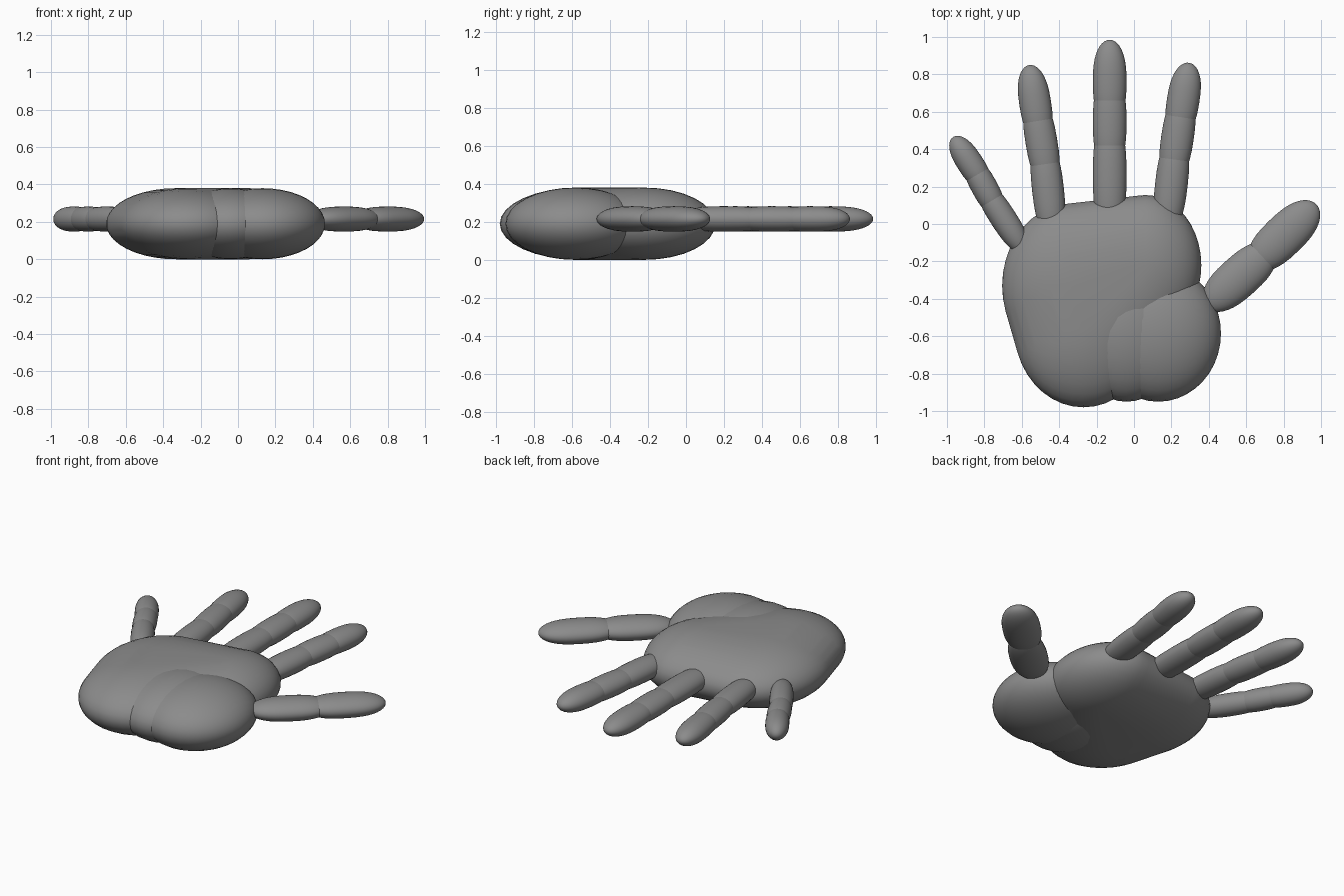
import bpy, bmesh
from math import atan2, pi, sqrt
from mathutils import Matrix, Vector

if "Cube" in bpy.data.objects:
    bpy.data.objects.remove(bpy.data.objects["Cube"])

PALM_Z, PALM_RZ = 0.19, 0.19
FINGER_Z, FINGER_RZ = 0.215, 0.067

# Dark grey skin
skin = bpy.data.materials.new("dark_grey")
skin.diffuse_color = (0.26, 0.26, 0.26, 1)
skin.use_nodes = True
skin.node_tree.nodes["Principled BSDF"].inputs["Base Color"].default_value = skin.diffuse_color


def finish(name, bm):
    bmesh.ops.recalc_face_normals(bm, faces=bm.faces)
    mesh = bpy.data.meshes.new(name)
    bm.to_mesh(mesh)
    bm.free()
    mesh.shade_smooth()
    mesh.materials.append(skin)
    ob = bpy.data.objects.new(name, mesh)
    bpy.context.collection.objects.link(ob)
    return ob


def ellipsoid(bm, centre, radii, angle=0.0, blunt=2.0):
    # poles lie on the local x axis; blunt > 2 gives fuller ends
    verts = bmesh.ops.create_uvsphere(bm, u_segments=32, v_segments=20, radius=1,
                                      matrix=Matrix.Rotation(pi / 2, 4, 'Y'))["verts"]
    m = (Matrix.Translation(centre) @ Matrix.Rotation(angle, 4, 'Z')
         @ Matrix.Diagonal((*radii, 1)))
    for v in verts:
        x, y, z = v.co
        t = min(abs(x), 1) ** (2 / blunt)
        v.co = m @ Vector((t if x > 0 else -t, y, z))


def pad(name, lobes):
    # convex skin stretched around flattened ellipsoids (x, y, rx, ry)
    src = bmesh.new()
    for x, y, rx, ry in lobes:
        ellipsoid(src, (x, y, PALM_Z), (rx, ry, PALM_RZ))
    if len(lobes) == 1:
        return finish(name, src)
    bm = bmesh.new()
    for v in src.verts:
        bm.verts.new(v.co)
    src.free()
    bmesh.ops.convex_hull(bm, input=bm.verts[:])
    loose = [v for v in bm.verts if not v.link_faces]
    bmesh.ops.delete(bm, geom=loose, context='VERTS')
    return finish(name, bm)


def finger(name, points, width, first=2.1, tip=1.43):
    # overlapping blunt phalanges from knuckle to tip
    bm = bmesh.new()
    last = len(points) - 2
    for i in range(last + 1):
        a, b = Vector(points[i]), Vector(points[i + 1])
        d = b - a
        half = d.length / 2
        if i == last:
            r = half * tip
            c = b - d.normalized() * r
        else:
            r = half * first
            c = (a + b) / 2
        ellipsoid(bm, (c.x, c.y, FINGER_Z), (r, width, FINGER_RZ),
                  atan2(d.y, d.x), blunt=2.6)
    return finish(name, bm)


# Palm body, heel of the hand and thumb mound
pad("palm", [(-0.33, -0.33, 0.375, 0.44), (0.06, -0.22, 0.30, 0.375),
             (-0.27, -0.56, 0.37, 0.42)])
pad("palm_heel", [(-0.04, -0.57, 0.30, 0.38)])
pad("thumb_mound", [(0.13, -0.585, 0.335, 0.365)])

# Fingers
finger("little_finger", [(-0.64, -0.06), (-0.76, 0.125), (-0.84, 0.27), (-0.967, 0.465)], 0.07)
finger("ring_finger", [(-0.445, 0.05), (-0.475, 0.32), (-0.515, 0.56), (-0.56, 0.85)], 0.085)
finger("middle_finger", [(-0.13, 0.10), (-0.13, 0.42), (-0.13, 0.67), (-0.13, 0.985)], 0.09)
finger("index_finger", [(0.185, 0.08), (0.215, 0.345), (0.25, 0.58), (0.295, 0.862)], 0.087)
finger("thumb", [(0.44, -0.395), (0.69, -0.17), (0.975, 0.105)], 0.112, first=1.45, tip=1.22)
